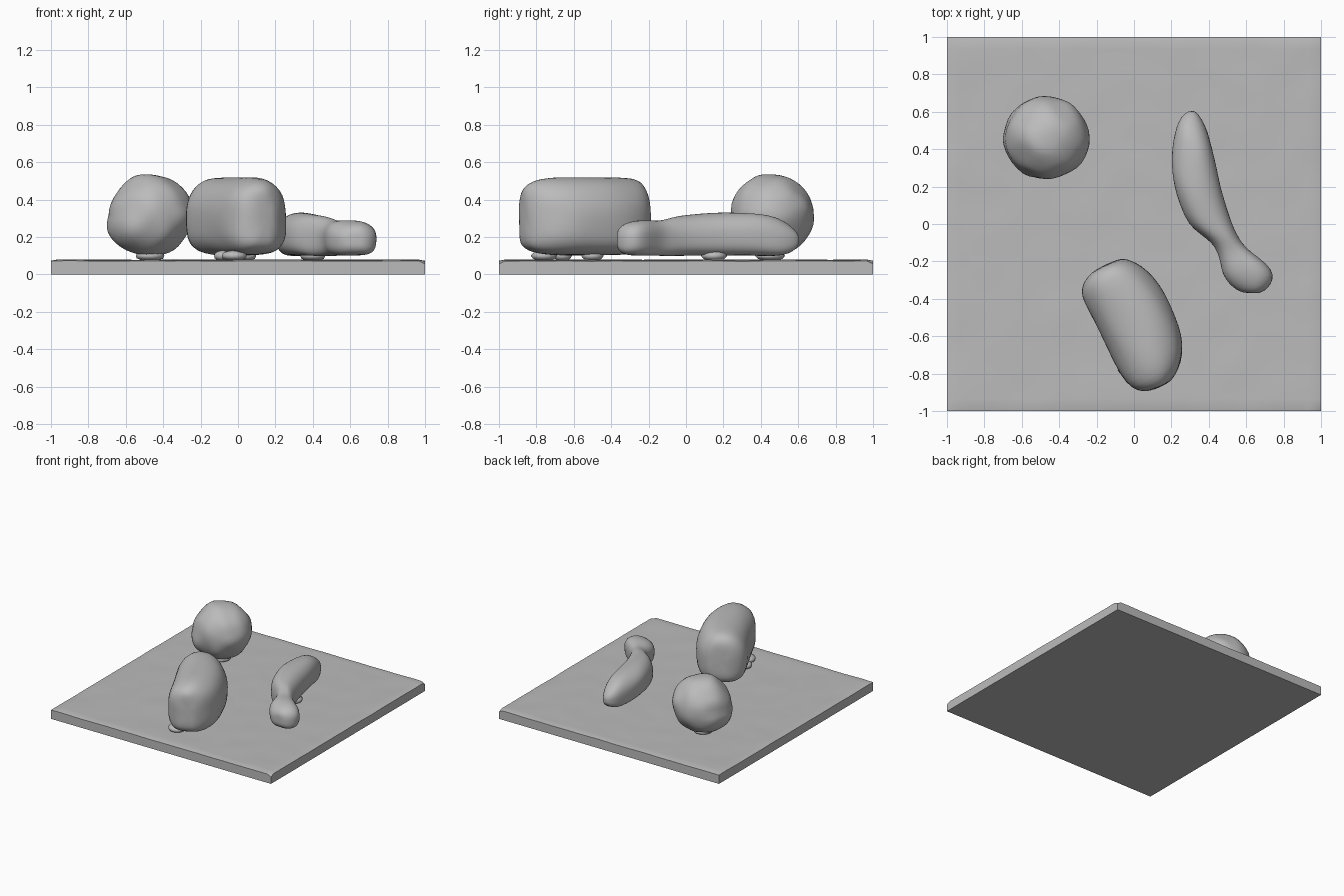
import bpy, bmesh, math
from mathutils import Vector, noise

if "Cube" in bpy.data.objects:
    bpy.data.objects.remove(bpy.data.objects["Cube"])

grey = bpy.data.materials.new("stone_grey")
grey.diffuse_color = (0.5, 0.5, 0.5, 1)
grey.use_nodes = True
grey.node_tree.nodes["Principled BSDF"].inputs["Base Color"].default_value = grey.diffuse_color


def finish(name, bm, angle=40, subdiv=0):
    bmesh.ops.recalc_face_normals(bm, faces=bm.faces)
    me = bpy.data.meshes.new(name)
    bm.to_mesh(me)
    bm.free()
    ob = bpy.data.objects.new(name, me)
    bpy.context.collection.objects.link(ob)
    me.materials.append(grey)
    if subdiv:
        mod = ob.modifiers.new("smooth", 'SUBSURF')
        mod.levels = mod.render_levels = subdiv
    bpy.ops.object.select_all(action='DESELECT')
    ob.select_set(True)
    bpy.context.view_layer.objects.active = ob
    bpy.ops.object.shade_smooth_by_angle(angle=math.radians(angle))
    return ob


def roughen(bm, amount, scale):
    for v in bm.verts:
        v.co += noise.noise_vector(v.co * scale) * amount


def loft(name, stations, origin, along, across, rough, lower=3.2, upper=2.2, n=28):
    """Rounded sections; each station is (distance, left, right, bottom, top)."""
    bm = bmesh.new()
    rings = []
    for s, a, b, lo, hi in stations:
        ring = []
        for i in range(n):
            t = 2 * math.pi * i / n
            c, d = math.cos(t), math.sin(t)
            e = 2 / (upper if d > 0 else lower)
            p = (a + b) / 2 + (b - a) / 2 * math.copysign(abs(c) ** e, c)
            z = (lo + hi) / 2 + (hi - lo) / 2 * math.copysign(abs(d) ** e, d)
            q = Vector(origin) + Vector(along) * s + Vector(across) * p
            ring.append(bm.verts.new((q.x, q.y, z)))
        rings.append(ring)
    for r0, r1 in zip(rings, rings[1:]):
        for i in range(n):
            j = (i + 1) % n
            bm.faces.new((r0[i], r0[j], r1[j], r1[i]))
    for ring in (rings[0], rings[-1]):
        bmesh.ops.poke(bm, faces=[bm.faces.new(ring)])
    roughen(bm, rough, 7)
    return finish(name, bm, 60, 1)


# Square slab with a slightly uneven top and worn edges
bm = bmesh.new()
bmesh.ops.create_grid(bm, x_segments=60, y_segments=60, size=1)
top = list(bm.verts)
ext = bmesh.ops.extrude_face_region(bm, geom=list(bm.faces))
low = [g for g in ext["geom"] if isinstance(g, bmesh.types.BMVert)]
for v in low:
    v.co.z = 0
for v in top:
    edge = max(abs(v.co.x), abs(v.co.y))
    v.co.z = 0.078 + 0.003 * noise.noise(v.co * 5) - (0.006 if edge > 0.99 else 0)
    if v.co.x > 0.98 and abs(v.co.y) > 0.98:
        v.co.z -= 0.015
finish("slab", bm, 40)

# Round boulder: flattened below, fuller on its lower left
bm = bmesh.new()
bmesh.ops.create_icosphere(bm, subdivisions=4, radius=1)
for v in bm.verts:
    d = v.co.copy()
    k = 1 + 0.4 * max(0, -d.x) * max(0, -d.z)
    v.co = Vector((-0.465 + 0.222 * d.x * k, 0.46 + 0.22 * d.y * k,
                   max(0.106, 0.32 + 0.22 * d.z)))
roughen(bm, 0.012, 8)
finish("round_boulder", bm, 60)

# Thick barrel-shaped boulder lying diagonally
loft("barrel_boulder", [
    (-0.355, -0.06, 0.08, 0.20, 0.43),
    (-0.345, -0.10, 0.11, 0.16, 0.46),
    (-0.32, -0.15, 0.14, 0.13, 0.495),
    (-0.27, -0.185, 0.18, 0.11, 0.515),
    (-0.18, -0.185, 0.21, 0.10, 0.52),
    (-0.08, -0.182, 0.225, 0.10, 0.52),
    (0.05, -0.182, 0.222, 0.10, 0.52),
    (0.16, -0.185, 0.205, 0.10, 0.52),
    (0.26, -0.18, 0.165, 0.11, 0.515),
    (0.32, -0.145, 0.11, 0.13, 0.495),
    (0.347, -0.10, 0.06, 0.16, 0.46),
    (0.357, -0.06, 0.03, 0.20, 0.43),
], (0, -0.54), (0.447, -0.894), (0.894, 0.447), 0.01)

# Long club with a narrow neck and a rounded head
loft("club", [
    (-0.368, 0.58, 0.67, 0.15, 0.225),
    (-0.355, 0.55, 0.70, 0.125, 0.25),
    (-0.325, 0.51, 0.735, 0.105, 0.275),
    (-0.27, 0.47, 0.75, 0.10, 0.295),
    (-0.21, 0.46, 0.71, 0.10, 0.295),
    (-0.15, 0.445, 0.625, 0.10, 0.285),
    (-0.10, 0.415, 0.575, 0.10, 0.295),
    (-0.05, 0.35, 0.55, 0.10, 0.31),
    (0.0, 0.285, 0.525, 0.10, 0.317),
    (0.10, 0.245, 0.49, 0.10, 0.325),
    (0.20, 0.215, 0.46, 0.10, 0.332),
    (0.30, 0.20, 0.44, 0.10, 0.33),
    (0.40, 0.203, 0.42, 0.10, 0.325),
    (0.49, 0.22, 0.395, 0.10, 0.305),
    (0.55, 0.24, 0.37, 0.11, 0.27),
    (0.585, 0.265, 0.345, 0.13, 0.235),
    (0.602, 0.29, 0.325, 0.155, 0.205),
], (0, 0), (0, 1), (1, 0), 0.008)

# Small crumbs bridging the boulders and the slab
for i, (x, y, r) in enumerate([(-0.47, 0.45, 0.08), (-0.02, -0.76, 0.07),
                               (-0.08, -0.66, 0.05), (0.4, 0.15, 0.07),
                               (0.04, -0.5, 0.06)]):
    bm = bmesh.new()
    bmesh.ops.create_icosphere(bm, subdivisions=2, radius=1)
    for v in bm.verts:
        v.co = Vector((x + r * v.co.x, y + r * v.co.y, 0.1 + 0.03 * v.co.z))
    finish("crumb_%d" % (i + 1), bm, 60)
